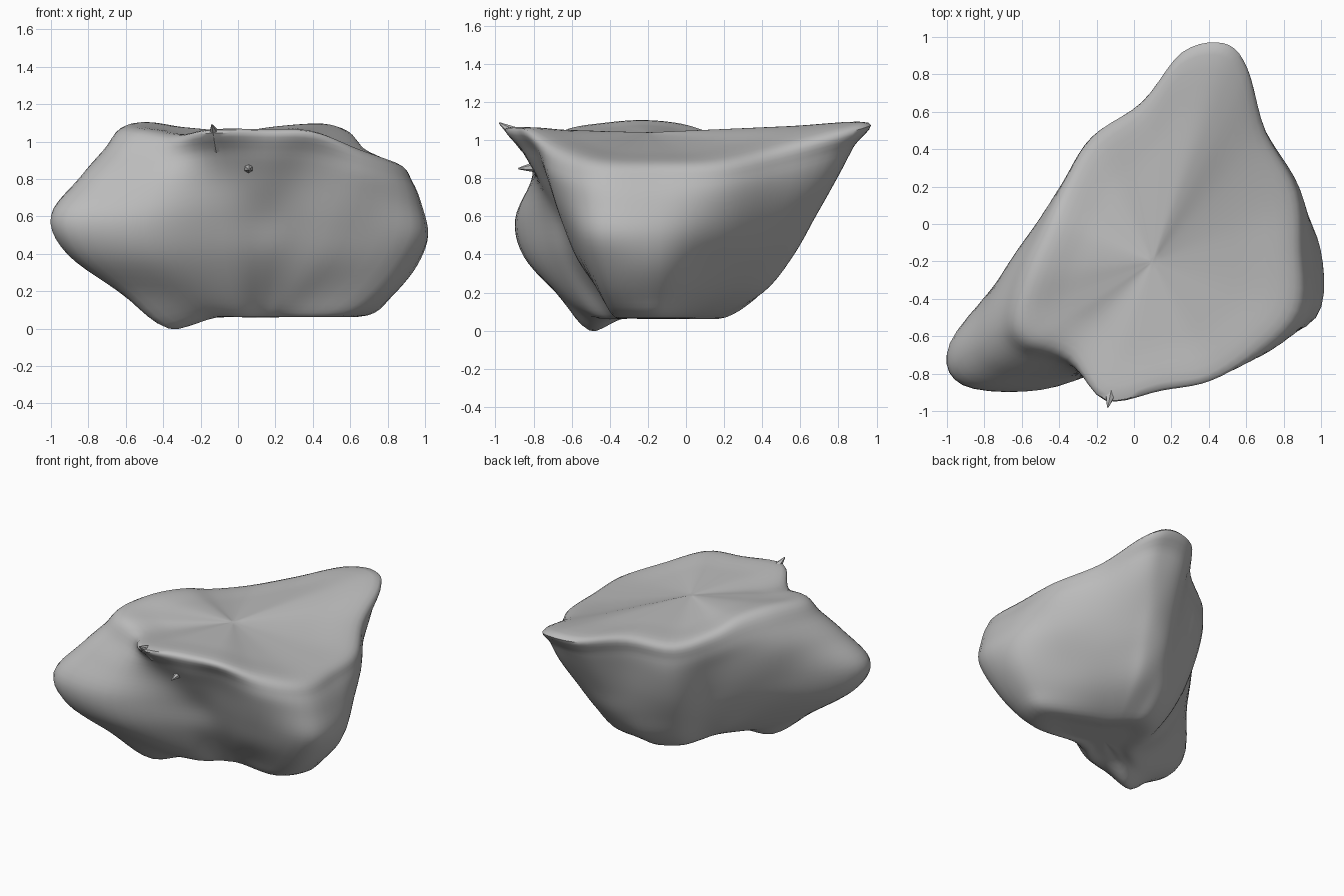
import bpy
import bmesh
import math
from mathutils import Vector

default_cube = bpy.data.objects.get("Cube")
if default_cube:
    bpy.data.objects.remove(default_cube, do_unlink=True)

# One plain grey stone colour
grey = bpy.data.materials.new("plain_grey")
grey.use_nodes = True
stone_colour = (0.5, 0.5, 0.5, 1)
grey.diffuse_color = stone_colour
grey.node_tree.nodes["Principled BSDF"].inputs["Base Color"].default_value = stone_colour

# Side profiles by direction: distance from the core axis at each share of the height
CORE = Vector((0.1, -0.2, 0))
FLOOR = 0.07
CROWN = 1.04
SHARES = [0, .13, .33, .53, .73, .88, 1]
ANGLES = [4, 26, 49, 64, 72, 82, 94, 116, 139, 161,
          184, 202, 213, 229, 251, 274, 296, 319, 341]
RIMS = [.88, .89, .96, 1.05, 1.09, 1.08, 1.05, .99, 1.02, 1.08,
        1.1, 1.08, 1.06, 1.03, 1.06, 1.06, 1.05, .96, .89]
PROFILES = [
    [.59, .72, .85, .9, .87, .82, .75],
    [.4, .57, .71, .82, .87, .87, .81],
    [.32, .53, .7, .82, .9, .92, .88],
    [.33, .58, .76, .9, 1.03, 1.1, 1.13],
    [.35, .63, .8, .93, 1.05, 1.13, 1.21],
    [.38, .61, .77, .87, .98, 1.06, 1.11],
    [.41, .58, .68, .75, .8, .83, .83],
    [.36, .5, .6, .68, .73, .74, .71],
    [.28, .4, .52, .58, .62, .64, .6],
    [.25, .42, .55, .62, .65, .64, .57],
    [.3, .5, .7, .78, .8, .74, .64],
    [.48, .76, 1.07, 1.17, 1.02, .88, .76],
    [.56, .85, 1.13, 1.21, 1.04, .88, .76],
    [.41, .62, .85, .91, .82, .73, .66],
    [.28, .41, .53, .58, .62, .69, .78],
    [.19, .29, .41, .47, .57, .65, .68],
    [.18, .28, .41, .5, .58, .65, .7],
    [.22, .36, .55, .66, .74, .77, .72],
    [.5, .68, .83, .92, .9, .86, .78],
]
FOOT_ANGLE = 213


def spline(points, closed, steps):
    """Smooth curve passing through every given point."""
    count = len(points)

    def pick(index):
        return points[index % count] if closed else points[max(0, min(count - 1, index))]

    result = []
    for i in range(count if closed else count - 1):
        a, b, c, d = (pick(i + k) for k in (-1, 0, 1, 2))
        for s in range(steps):
            t = s / steps
            result.append(b + (c - a) * t / 2
                          + (a - b * 2.5 + c * 2 - d / 2) * t ** 2
                          + ((b - c) * 3 + d - a) * t ** 3 / 2)
    if not closed:
        result.append(points[-1])
    return result


def finish(bm, name):
    """Turn a bmesh into a smooth, coloured object."""
    bmesh.ops.recalc_face_normals(bm, faces=bm.faces)
    mesh = bpy.data.meshes.new(name)
    bm.to_mesh(mesh)
    bm.free()
    mesh.materials.append(grey)
    obj = bpy.data.objects.new(name, mesh)
    bpy.context.collection.objects.link(obj)
    bpy.ops.object.select_all(action="DESELECT")
    obj.select_set(True)
    bpy.context.view_layer.objects.active = obj
    bpy.ops.object.shade_smooth_by_angle(angle=math.radians(50))


def upright(degrees, rim, profile):
    """One profile placed around the core, closed in underneath and on top."""
    angle = math.radians(degrees)
    outward = Vector((math.cos(angle), math.sin(angle), 0))

    def place(radius, height):
        return CORE + outward * radius + Vector((0, 0, height))

    points = [place(r, FLOOR + s * (rim - FLOOR)) for r, s in zip(profile, SHARES)]
    if degrees == FOOT_ANGLE:
        points[0].z = 0
    under = [place(profile[0] * f, FLOOR) for f in (0.05, 0.5)]
    # The top leans from each rim height towards a shared crown height
    top = [place(profile[-1] * f, CROWN + (rim - CROWN) * f) for f in (0.65, 0.3, 0.03)]
    return spline(under + points + top, False, 5)


# Main body: the profiles are blended around the core
uprights = [upright(*column) for column in zip(ANGLES, RIMS, PROFILES)]
body = bmesh.new()
rings = []
for level in zip(*uprights):
    rings.append([body.verts.new(p) for p in spline(list(level), True, 5)])
for lower, upper in zip(rings, rings[1:]):
    for i in range(len(lower)):
        j = (i + 1) % len(lower)
        body.faces.new((lower[i], lower[j], upper[j], upper[i]))
body.faces.new(rings[0])
body.faces.new(rings[-1])
finish(body, "stone_body")


def spur(name, base, tip, radius):
    """A small pointed snag growing out of the front."""
    base, tip = Vector(base), Vector(tip)
    axis = tip - base
    bm = bmesh.new()
    bmesh.ops.create_cone(bm, cap_ends=True, segments=6, radius1=radius,
                          radius2=0.004, depth=axis.length)
    turn = axis.to_track_quat("Z", "Y")
    for vert in bm.verts:
        vert.co = turn @ vert.co + (base + tip) / 2
    finish(bm, name)


spur("rim_spur", (-0.11, -0.83, 0.99), (-0.14, -0.98, 1.09), 0.06)
spur("front_spur", (0.05, -0.68, 0.87), (0.06, -0.88, 0.85), 0.06)
